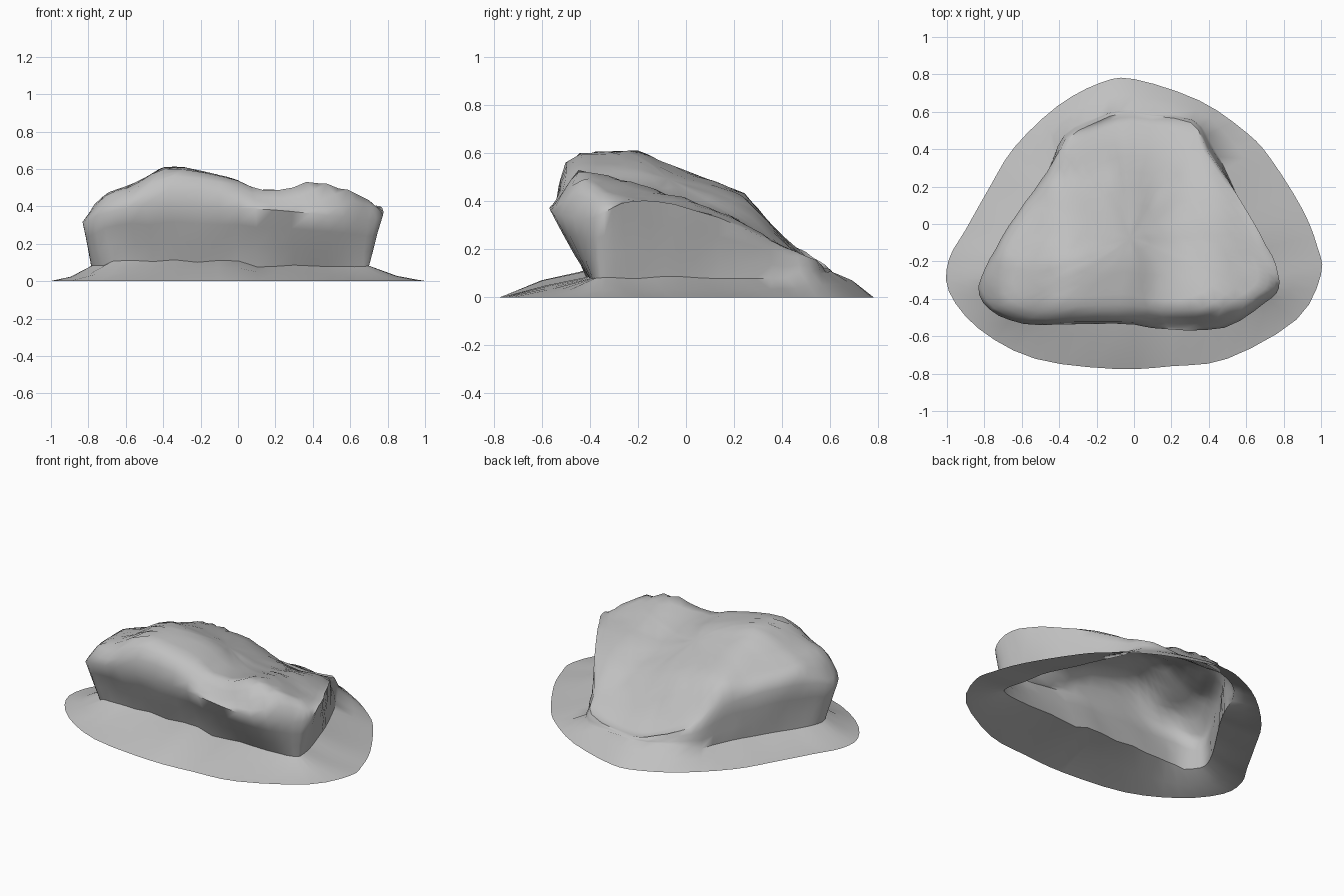
import bpy, bmesh, math
from mathutils import Vector, noise

cube = bpy.data.objects.get("Cube")
if cube:
    bpy.data.objects.remove(cube, do_unlink=True)

STEPS = 3                       # smooth steps between outline points
CENTRE = Vector((-0.02, -0.08, 0))

# Outlines run anticlockwise from the left front corner, one point per spoke
SKIRT = [(1, -.27), (.98, -.12), (.9, .08), (.73, .35), (.6, .49), (.35, .66),
         (0, .775), (-.18, .755), (-.41, .63), (-.64, .41), (-.77, .2),
         (-.9, -.03), (-.99, -.19), (-.99, -.36), (-.83, -.56), (-.53, -.72),
         (-.1, -.775), (.2, -.76), (.5, -.72), (.87, -.51)]
FOOT = [(.7, -.33), (.67, -.19), (.62, -.02), (.52, .22), (.42, .42), (.31, .56),
        (0, .61), (-.2, .57), (-.37, .48), (-.46, .28), (-.56, .11), (-.68, -.07),
        (-.76, -.21), (-.78, -.32), (-.67, -.42), (-.45, -.42), (-.1, -.42),
        (.2, -.41), (.48, -.4), (.67, -.38)]
BULGE = [(.78, -.34, .36), (.76, -.22, .4), (.67, -.05, .39), (.5, .23, .29),
         (.39, .4, .21), (.3, .54, .15), (0, .59, .12), (-.18, .55, .16),
         (-.35, .46, .21), (-.47, .28, .3), (-.58, .12, .36), (-.71, -.08, .37),
         (-.79, -.23, .35), (-.83, -.38, .31), (-.72, -.49, .36),
         (-.5, -.54, .41), (-.1, -.53, .39), (.19, -.56, .38), (.48, -.55, .35),
         (.7, -.42, .33)]
# Height of the crest along x, and how each hump falls away along y
CREST = [(-.85, .32), (-.7, .47), (-.55, .52), (-.4, .61), (-.28, .61),
         (0, .55), (.12, .5), (.25, .5), (.4, .54), (.5, .515), (.7, .46), (.8, .41)]
RIGHT_FALL = [(-.57, .8), (-.52, .9), (-.43, .99), (-.2, 1), (0, .87), (.25, .71),
              (.4, .42), (.55, .22), (.65, .14)]
LEFT_FALL = [(-.57, .7), (-.51, .82), (-.45, 1), (-.3, .93), (-.13, .84),
             (0, .77), (.2, .62), (.35, .46), (.55, .26), (.65, .14)]


def lookup(table, x):
    """Piecewise linear value of a profile."""
    if x <= table[0][0]:
        return table[0][1]
    for (xa, va), (xb, vb) in zip(table, table[1:]):
        if x <= xb:
            return va + (vb - va) * (x - xa) / (xb - xa)
    return table[-1][1]


def top_height(p):
    side = min(max((p.x + 0.1) / 0.4, 0), 1)
    fall = lookup(RIGHT_FALL, p.y) * (1 - side) + lookup(LEFT_FALL, p.y) * side
    return lookup(CREST, p.x) * fall


def smooth_loop(points):
    """Closed Catmull-Rom curve through the points."""
    pts = [Vector((*p, 0)[:3]) for p in points]
    n, out = len(pts), []
    for i in range(n):
        a, b, c, d = (pts[(i + k) % n] for k in (-1, 0, 1, 2))
        for s in range(STEPS):
            t = s / STEPS
            out.append(b + (c - a) * t / 2 + (a * 2 - b * 5 + c * 4 - d) * t * t / 2
                       + (b * 3 - a - c * 3 + d) * t ** 3 / 2)
    return out


def roughen(ring, amount):
    return [p + noise.noise_vector(p * 4) * amount
            + noise.noise_vector(p * 10) * amount * 0.6 for p in ring]


def blend(ring_a, ring_b, t):
    return [a.lerp(b, t) for a, b in zip(ring_a, ring_b)]


def shrink(ring, scale, follow):
    """Ring pulled inward over the top; follow blends its height to the crest."""
    out = []
    for p in ring:
        q = CENTRE + (p - CENTRE) * scale
        q.z = p.z + (top_height(q) - p.z) * follow
        out.append(q)
    return out


# Ground skirt rings, flatter towards the two ends
skirt = smooth_loop(SKIRT)
foot = smooth_loop(FOOT)
for p in foot:
    raised = p.y > 0.45 or (p.y < -0.3 and -0.7 < p.x < 0.1)
    p.z = (0.105 if raised else 0.08) + 0.015 * noise.noise(p * 6)
slope = blend(skirt, foot, 0.5)
for p in slope:
    p.z *= 1.35 - 0.85 * abs(p.x)

# Rock wall and top rings
bulge = smooth_loop(BULGE)
rings = [skirt, roughen(slope, 0.006), foot]
rings += [roughen(blend(foot, bulge, t), 0.014) for t in (0.33, 0.68)]
rings.append(roughen(bulge, 0.01))
rings.append(roughen(shrink(bulge, 0.97, 0.65), 0.01))
rings += [roughen(shrink(bulge, s, 1), 0.01)
          for s in (0.92, 0.85, 0.78, 0.66, 0.53, 0.4, 0.27, 0.13)]

# Skin the rings into one open-bottomed shell
bm = bmesh.new()
loops = [[bm.verts.new(p) for p in ring] for ring in rings]
count = len(skirt)
for low, high in zip(loops, loops[1:]):
    for i in range(count):
        j = (i + 1) % count
        bm.faces.new((low[i], low[j], high[j], high[i]))
peak = CENTRE.copy()
peak.z = top_height(peak)
tip = bm.verts.new(roughen([peak], 0.01)[0])
for i in range(count):
    bm.faces.new((loops[-1][i], loops[-1][(i + 1) % count], tip))

mesh = bpy.data.meshes.new("boulder")
bm.to_mesh(mesh)
bm.free()
boulder = bpy.data.objects.new("boulder", mesh)
bpy.context.collection.objects.link(boulder)

# Stone material
stone = bpy.data.materials.new("stone grey")
stone.use_nodes = True
colour = (0.53, 0.53, 0.53, 1)
stone.diffuse_color = colour
stone.node_tree.nodes["Principled BSDF"].inputs["Base Color"].default_value = colour
mesh.materials.append(stone)

bpy.ops.object.select_all(action='DESELECT')
boulder.select_set(True)
bpy.context.view_layer.objects.active = boulder
bpy.ops.object.shade_smooth_by_angle(angle=math.radians(60))
